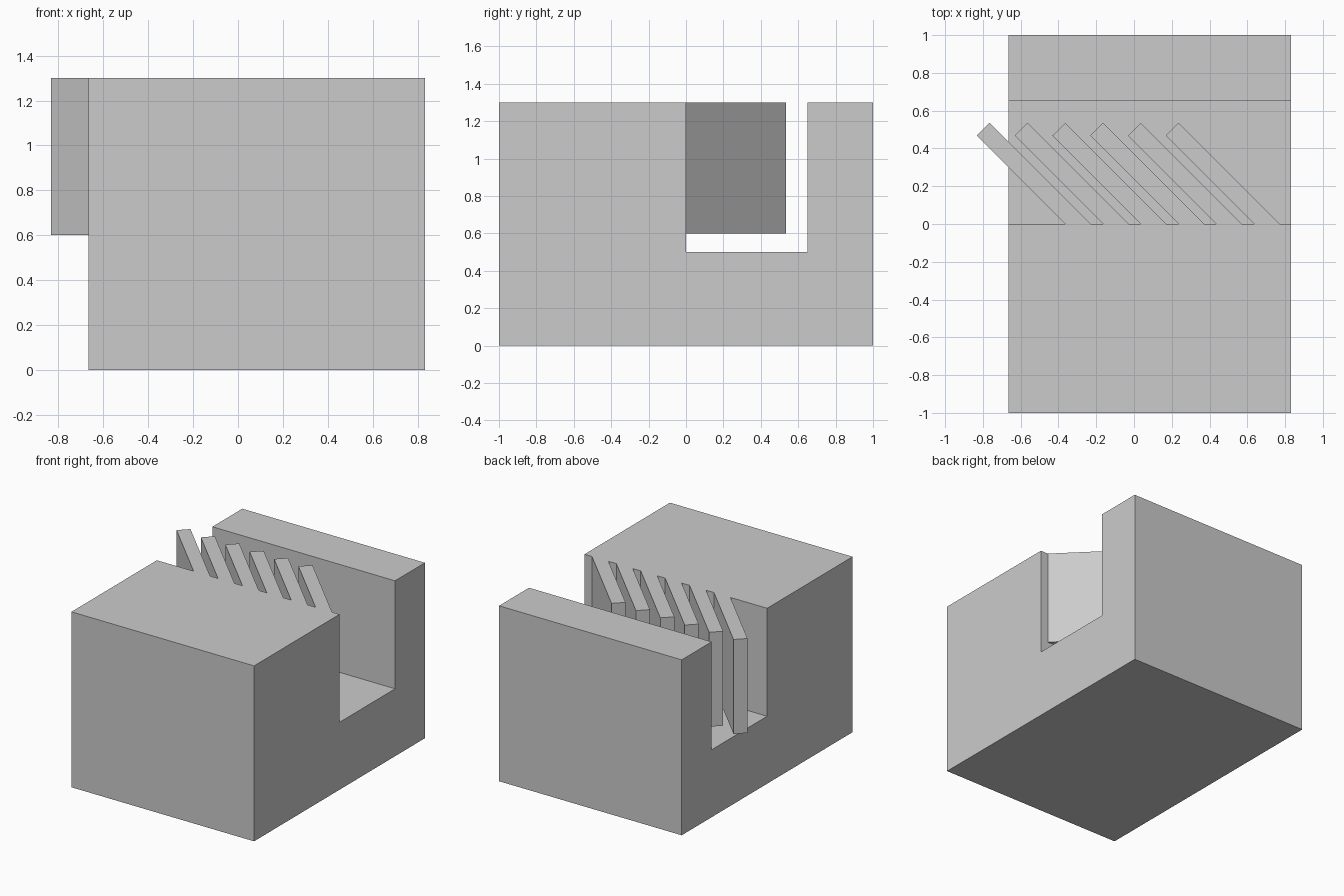
import bpy, bmesh
from mathutils import Vector

if "Cube" in bpy.data.objects:
    bpy.data.objects.remove(bpy.data.objects["Cube"], do_unlink=True)

grey = bpy.data.materials.new("plain grey")
grey.use_nodes = True
colour = (0.6, 0.6, 0.6, 1)
grey.diffuse_color = colour
grey.node_tree.nodes["Principled BSDF"].inputs["Base Color"].default_value = colour


def prism(name, outline, sweep):
    """Sweep a flat outline along a vector into a solid part."""
    bm = bmesh.new()
    face = bm.faces.new([bm.verts.new(p) for p in outline])
    swept = bmesh.ops.extrude_face_region(bm, geom=[face], use_keep_orig=True)
    moved = [v for v in swept["geom"] if isinstance(v, bmesh.types.BMVert)]
    bmesh.ops.translate(bm, verts=moved, vec=Vector(sweep))
    bmesh.ops.recalc_face_normals(bm, faces=bm.faces)
    mesh = bpy.data.meshes.new(name)
    bm.to_mesh(mesh)
    bm.free()
    mesh.materials.append(grey)
    part = bpy.data.objects.new(name, mesh)
    bpy.context.scene.collection.objects.link(part)
    return part


LEFT, RIGHT, TOP = 0.832, -0.665, 1.3
SLOT_BACK, SLOT_FLOOR = 0.65, 0.5

# Block with a slot running across it
profile = [(-1, 0), (1, 0), (1, TOP), (SLOT_BACK, TOP),
           (SLOT_BACK, SLOT_FLOOR), (0, SLOT_FLOOR), (0, TOP), (-1, TOP)]
prism("slotted_block", [(RIGHT, y, z) for y, z in profile], (LEFT - RIGHT, 0, 0))

# Row of slanted fins growing from the front wall of the slot
FIN_BOTTOM, PITCH, FIN_COUNT = 0.6, 0.2, 6
ROOT, WIDTH, REACH = -0.364, 0.135, 0.468
for i in range(FIN_COUNT):
    x = ROOT + i * PITCH
    half = WIDTH / 2
    plan = [(x, 0), (x + WIDTH, 0),
            (x + half - REACH, REACH + half), (x - REACH, REACH)]
    prism(f"fin_{i + 1}", [(px, py, FIN_BOTTOM) for px, py in plan],
          (0, 0, TOP - FIN_BOTTOM))
